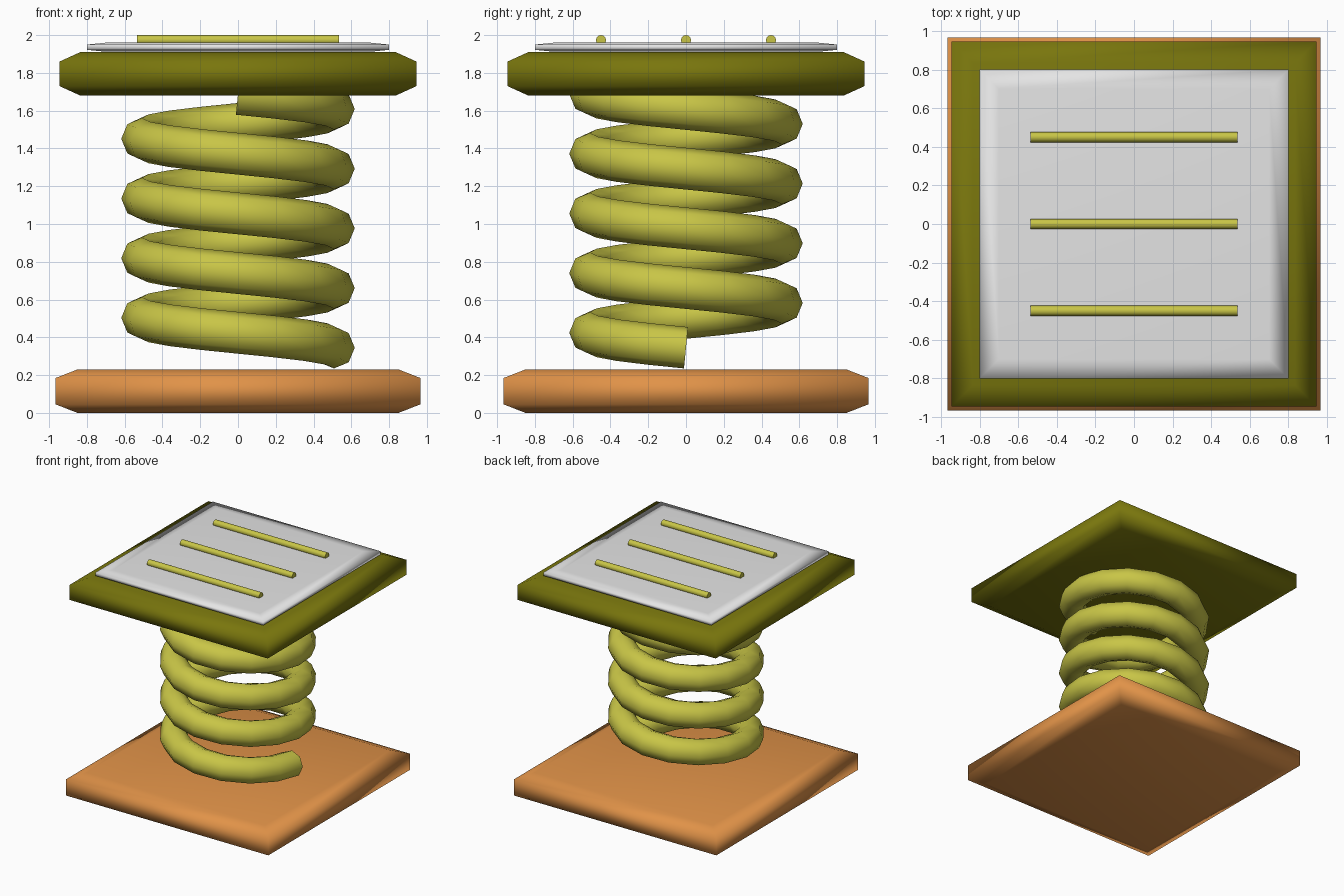
import bpy, bmesh, math
from mathutils import Vector

if "Cube" in bpy.data.objects:
    bpy.data.objects.remove(bpy.data.objects["Cube"])


def material(name, rgb):
    m = bpy.data.materials.new(name)
    m.diffuse_color = (*rgb, 1)
    m.use_nodes = True
    m.node_tree.nodes["Principled BSDF"].inputs["Base Color"].default_value = m.diffuse_color
    return m


ORANGE = material("orange", (0.75, 0.29, 0.065))
OLIVE = material("olive", (0.19, 0.18, 0.004))
GREY = material("light grey", (0.78, 0.78, 0.78))
YELLOW = material("yellow", (0.58, 0.56, 0.062))


def finish(name, bm, mat, angle=None):
    bmesh.ops.recalc_face_normals(bm, faces=bm.faces)
    me = bpy.data.meshes.new(name)
    bm.to_mesh(me)
    bm.free()
    me.materials.append(mat)
    ob = bpy.data.objects.new(name, me)
    bpy.context.collection.objects.link(ob)
    bpy.ops.object.select_all(action='DESELECT')
    ob.select_set(True)
    bpy.context.view_layer.objects.active = ob
    if angle is None:
        bpy.ops.object.shade_smooth()
    else:
        bpy.ops.object.shade_smooth_by_angle(angle=math.radians(angle))
    return ob


def loft(rings):
    """Skin closed rings of points and cap both ends."""
    bm = bmesh.new()
    loops = [[bm.verts.new(p) for p in ring] for ring in rings]
    for a, b in zip(loops, loops[1:]):
        n = len(a)
        for i in range(n):
            bm.faces.new((a[i], a[(i + 1) % n], b[(i + 1) % n], b[i]))
    bm.faces.new(loops[0])
    bm.faces.new(loops[-1])
    return bm


def slab(name, half, z0, z1, inset, drop, mat):
    """Square slab with sloped top and bottom borders."""
    levels = [(half - inset, z0), (half, z0 + drop), (half, z1 - drop), (half - inset, z1)]
    corners = [(-1, -1), (1, -1), (1, 1), (-1, 1)]
    return finish(name, loft([[(x * h, y * h, z) for x, y in corners] for h, z in levels]), mat)


# Base, top board and cover sheet
slab("base_board", 0.965, 0.0, 0.23, 0.115, 0.045, ORANGE)
slab("top_board", 0.945, 1.68, 1.91, 0.11, 0.05, OLIVE)
slab("cover_sheet", 0.80, 1.912, 1.96, 0.10, 0.01, GREY)

# Coil spring: clockwise rising helix, octagonal wire
R, WIRE, PITCH, TURNS, STEPS, Z0 = 0.508, 0.11, 0.316, 4.25, 16, 0.345
rings = []
for i in range(int(TURNS * STEPS) + 1):
    t = i / STEPS
    a = -2 * math.pi * t
    out = Vector((math.cos(a), math.sin(a), 0))
    along = Vector((math.sin(a), -math.cos(a), PITCH / (2 * math.pi * R))).normalized()
    up = out.cross(along)
    if up.z < 0:
        up = -up
    centre = out * R + Vector((0, 0, Z0 + PITCH * t))
    rings.append([centre + WIRE * (out * math.cos(k * math.pi / 4) + up * math.sin(k * math.pi / 4))
                  for k in range(8)])
finish("spring", loft(rings), YELLOW, 60)

# Three round bars on the cover sheet
for n, y in enumerate((-0.45, 0.0, 0.45)):
    ring = [(y + 0.027 * math.cos(k * math.pi / 6), 1.973 + 0.027 * math.sin(k * math.pi / 6))
            for k in range(12)]
    finish(f"bar_{n + 1}", loft([[(x, *p) for p in ring] for x in (-0.535, 0.535)]), YELLOW, 40)
